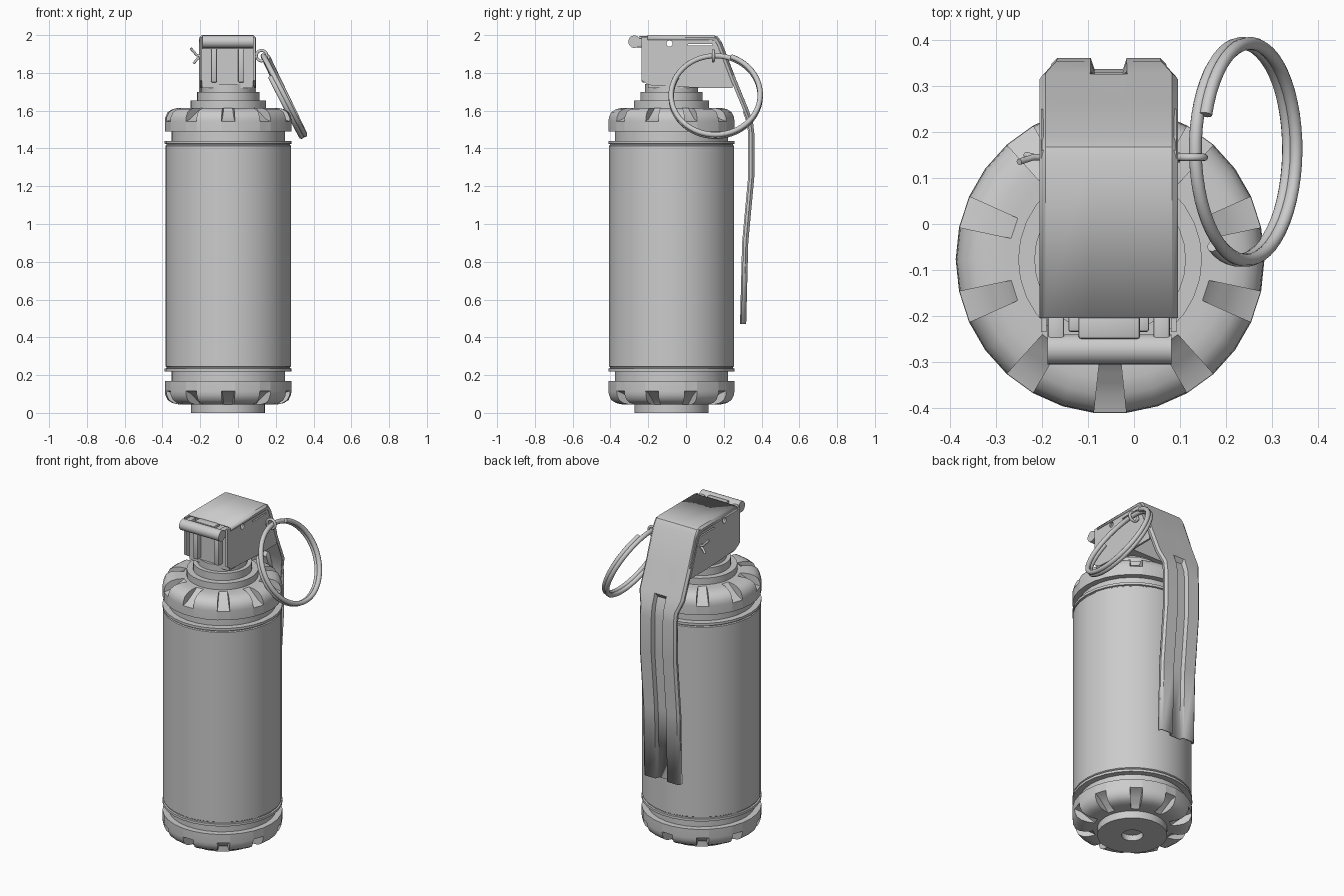
import bpy, bmesh
from math import sin, cos, pi, radians
from mathutils import Vector, Matrix

cube = bpy.data.objects.get("Cube")
if cube:
    bpy.data.objects.remove(cube, do_unlink=True)

CX, CY = -0.052, -0.077      # axis of the canister
SEG = 30
TOTAL = 1.66                 # the two caps mirror about half this height

metal = bpy.data.materials.new("grey_metal")
metal.use_nodes = True
COLOUR = (0.6, 0.6, 0.6, 1)
metal.diffuse_color = COLOUR
metal.node_tree.nodes["Principled BSDF"].inputs["Base Color"].default_value = COLOUR


def finish(name, bm, smooth=True):
    bmesh.ops.remove_doubles(bm, verts=bm.verts, dist=0.0002)
    bmesh.ops.recalc_face_normals(bm, faces=bm.faces)
    mesh = bpy.data.meshes.new(name)
    bm.to_mesh(mesh)
    bm.free()
    obj = bpy.data.objects.new(name, mesh)
    bpy.context.collection.objects.link(obj)
    mesh.materials.append(metal)
    if smooth:
        bpy.ops.object.select_all(action='DESELECT')
        obj.select_set(True)
        bpy.context.view_layer.objects.active = obj
        bpy.ops.object.shade_smooth_by_angle(angle=radians(32))
    return obj


def quad(bm, pts):
    clean = [p for i, p in enumerate(pts) if (p - pts[i - 1]).length > 1e-4]
    if len(clean) > 2:
        bm.faces.new([bm.verts.new(p) for p in clean])


def at(point, k):
    a = 2 * pi * k / SEG
    return Vector((CX + point[0] * cos(a), CY + point[0] * sin(a), point[1]))


def lathe(name, profile, notch=None):
    """Spin a profile; every third step uses the notch profile if given."""
    bm = bmesh.new()
    kind = lambda k: notch if notch and k % 3 == 1 else profile
    for k in range(SEG):
        p, before = kind(k), kind(k - 1)
        for a, b in zip(p, p[1:]):
            quad(bm, [at(a, k), at(b, k), at(b, k + 1), at(a, k + 1)])
        if p is not before:
            for i in range(len(p) - 1):
                quad(bm, [at(p[i], k), at(p[i + 1], k),
                          at(before[i + 1], k), at(before[i], k)])
    return finish(name, bm)


def box(name, x, y, z, bevel=0.0):
    bm = bmesh.new()
    bmesh.ops.create_cube(bm, size=1)
    for v in bm.verts:
        v.co = [r[0] + (c + 0.5) * (r[1] - r[0]) for c, r in zip(v.co, (x, y, z))]
    if bevel:
        bmesh.ops.bevel(bm, geom=bm.edges[:], offset=bevel, segments=2,
                        affect='EDGES', profile=0.5)
    return finish(name, bm)


def rod(name, centre, radius, length, sides=20):
    bm = bmesh.new()
    place = Matrix.Translation(centre) @ Matrix.Rotation(pi / 2, 4, 'Y')
    bmesh.ops.create_cone(bm, cap_ends=True, segments=sides, radius1=radius,
                          radius2=radius, depth=length, matrix=place)
    return finish(name, bm)


def wire(name, points, radius, cyclic=False):
    curve = bpy.data.curves.new(name, 'CURVE')
    curve.dimensions = '3D'
    curve.bevel_depth = radius
    curve.bevel_resolution = 3
    curve.use_fill_caps = True
    spline = curve.splines.new('POLY')
    spline.points.add(len(points) - 1)
    for p, co in zip(spline.points, points):
        p.co = (*co, 1)
    spline.use_cyclic_u = cyclic
    spline.use_smooth = True
    curve.materials.append(metal)
    obj = bpy.data.objects.new(name, curve)
    bpy.context.collection.objects.link(obj)
    return obj


# Canister with a thin bead groove near each end
half = [(0.30, 1.50), (0.30, 1.44), (0.336, 1.44), (0.336, 1.425),
        (0.327, 1.423), (0.327, 1.418), (0.333, 1.414)]
lathe("canister", half + [(r, TOTAL - z) for r, z in reversed(half)])

# Notched end caps, mirrored top to bottom
cap = [(0.10, 1.615), (0.23, 1.615), (0.262, 1.615), (0.295, 1.608),
       (0.32, 1.592), (0.333, 1.565), (0.335, 1.545), (0.335, 1.49), (0.28, 1.49)]
notch = [(0.10, 1.615), (0.22, 1.615), (0.235, 1.60), (0.25, 1.59),
         (0.27, 1.575), (0.30, 1.555), (0.335, 1.543), (0.335, 1.49), (0.28, 1.49)]
flip = lambda prof: [(r, TOTAL - z) for r, z in prof]
lathe("top_cap", cap, notch)
lathe("bottom_cap", flip(cap), flip(notch))

# Base disc with a centre hole, and the stepped neck
lathe("base_disc", [(0, 0.035), (0.06, 0.035), (0.06, 0), (0.196, 0), (0.196, 0.05)])
lathe("neck", [(0.20, 1.61), (0.20, 1.655), (0.165, 1.655), (0.165, 1.70),
               (0.14, 1.70), (0.14, 1.74), (0, 1.74)])

# Fuze housing, front ribs and hinge
MID = -0.055
box("fuze_housing", (MID - 0.135, MID + 0.135), (-0.2, 0.09), (1.72, 1.93))
for side, name in ((-1, "right"), (1, "left")):
    x = MID + side * 0.072
    box(name + "_front_rib", (x - 0.016, x + 0.016), (-0.235, -0.19), (1.75, 1.93), 0.006)
    x = MID + side * 0.115
    box(name + "_hinge_arm", (x - 0.018, x + 0.018), (-0.265, -0.19), (1.935, 1.985), 0.006)
rod("hinge_pin", (MID + 0.002, -0.273, 1.965), 0.033, 0.27)
box("hinge_hook", (MID - 0.066, MID + 0.068), (-0.25, -0.19), (1.975, 1.995), 0.006)

# Side plates of the lever, pierced by a hole and a slot
hole = rod("hole_cutter", (MID, -0.087, 1.955), 0.016, 0.5)
slot = box("slot_cutter", (MID - 0.25, MID + 0.25), (0.01, 0.14), (1.945, 1.953))
for cutter in (hole, slot):
    cutter.hide_render = True
    cutter.hide_viewport = True
outline = [(-0.235, 1.99), (0.16, 1.99), (0.19, 1.95), (0.25, 1.79),
           (0.245, 1.72), (0.09, 1.72), (-0.195, 1.735), (-0.235, 1.76)]
for side, name in ((-1, "right"), (1, "left")):
    bm = bmesh.new()
    x = MID + side * 0.141
    face = bm.faces.new([bm.verts.new((x - 0.006, y, z)) for y, z in outline])
    made = bmesh.ops.extrude_face_region(bm, geom=[face])["geom"]
    moved = [v for v in made if isinstance(v, bmesh.types.BMVert)]
    bmesh.ops.translate(bm, verts=moved, vec=(0.012, 0, 0))
    plate = finish(name + "_lever_side", bm, False)
    for cutter in (hole, slot):
        mod = plate.modifiers.new("cut", 'BOOLEAN')
        mod.object = cutter
        mod.solver = 'EXACT'

# Lever: a lipped strip with a pressed channel, swept down the back
# Stations give y, z, half width and channel depth
stations = [(-0.205, 1.995, 0.146, 0), (0.14, 1.995, 0.146, 0), (0.165, 1.988, 0.146, 0),
            (0.185, 1.96, 0.146, 0), (0.262, 1.76, 0.146, 0), (0.322, 1.615, 0.146, 0),
            (0.328, 1.60, 0.142, 0.024), (0.35, 1.54, 0.122, 0.024),
            (0.357, 1.48, 0.12, 0.024), (0.357, 1.25, 0.12, 0.024),
            (0.325, 0.90, 0.12, 0.024), (0.314, 0.47, 0.12, 0.024)]
bm = bmesh.new()
rows = []
for i, (y, z, w, g) in enumerate(stations):
    a, b = stations[max(i - 1, 0)], stations[min(i + 1, len(stations) - 1)]
    along = Vector((0, b[0] - a[0], b[1] - a[1])).normalized()
    inward = Vector((0, along.z, -along.y))
    section = [(-w, 0.022), (-w, 0.01), (-w + 0.01, 0), (-0.042, 0), (-0.034, g)]
    section += [(-x, d) for x, d in reversed(section)]
    rows.append([Vector((MID + x, y, z)) + inward * d for x, d in section])
for r, s in zip(rows, rows[1:]):
    for j in range(len(r) - 1):
        quad(bm, [r[j], r[j + 1], s[j + 1], s[j]])
lever = finish("lever", bm)
thick = lever.modifiers.new("thickness", 'SOLIDIFY')
thick.thickness = 0.01
thick.offset = 0

# Split pull ring: an open coil of nearly two turns, tilted outwards
centre = Vector((0.24, 0.157, 1.68))
up, normal = Vector((-0.447, 0, 0.894)), Vector((0.894, 0, 0.447))
coil = []
for i in range(97):
    f = i / 96
    t = radians(70 - 640 * f)
    coil.append(centre + 0.236 * (cos(t) * Vector((0, 1, 0)) + sin(t) * up)
                + normal * 0.034 * (0.5 - f))
wire("pull_ring", coil, 0.014)

# Safety pin with an eye around the ring and splayed ends
PY, PZ = 0.145, 1.885
eye = [(0.125 + 0.028 * cos(a), PY, PZ + 0.006 + 0.028 * sin(a))
       for a in (2 * pi * i / 20 for i in range(20))]
wire("pin_eye", eye, 0.008, True)
wire("pin_shaft", [(0.10, PY, PZ), (-0.205, PY, PZ)], 0.011)
wire("pin_upper_end", [(-0.19, PY, PZ), (-0.22, PY, PZ + 0.01), (-0.25, PY - 0.01, PZ + 0.045)], 0.007)
wire("pin_lower_end", [(-0.19, PY, PZ), (-0.215, PY, PZ - 0.01), (-0.235, PY + 0.005, PZ - 0.035)], 0.007)
